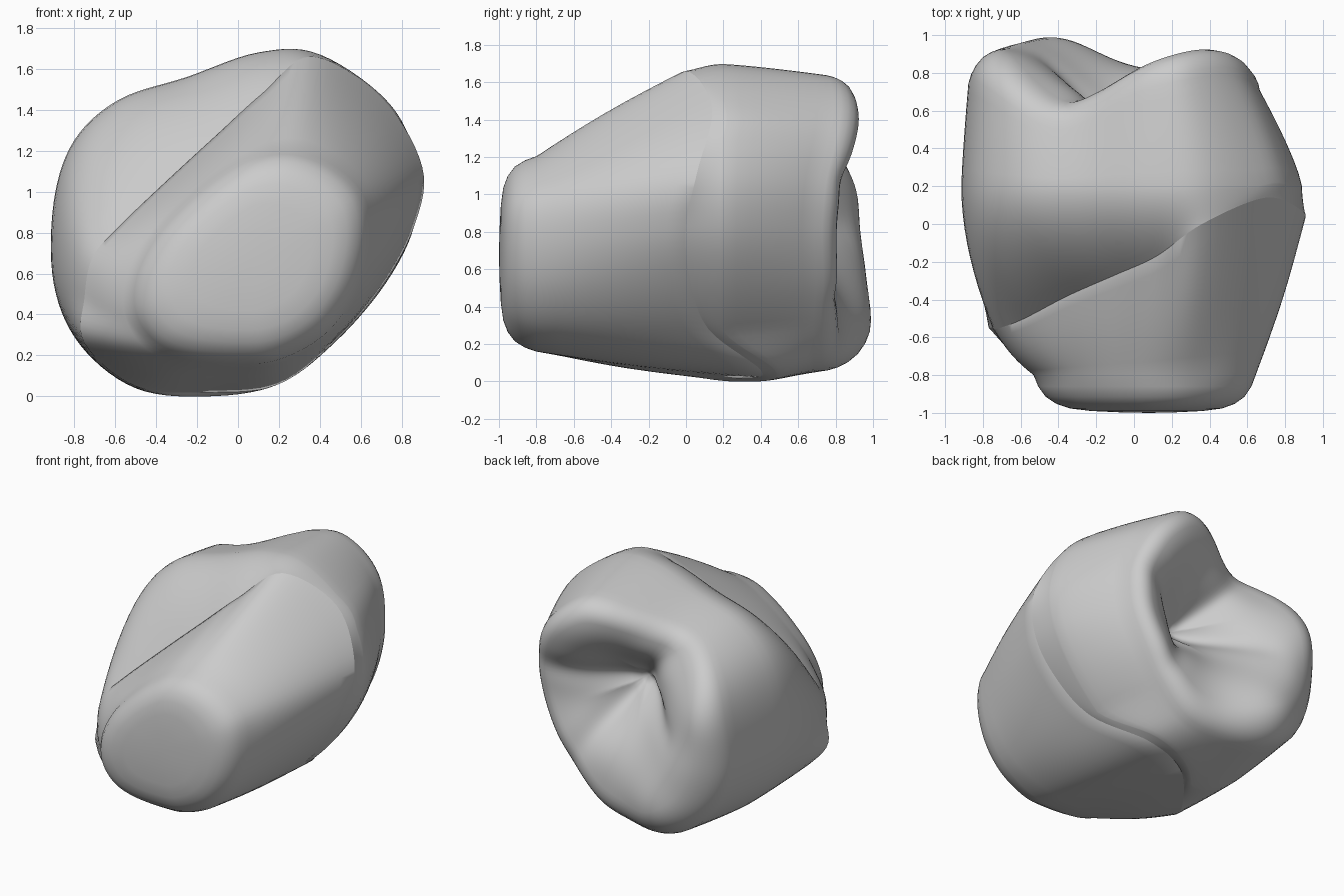
import bpy, bmesh, math
from mathutils import Vector

if "Cube" in bpy.data.objects:
    bpy.data.objects.remove(bpy.data.objects["Cube"])

N = 16      # control points round each ring
SUB = 7     # smooth steps between control points

# Outline of the crown at its fullest (x, z)
BODY = [(.4, 1.67), (.1, 1.68), (-.25, 1.56), (-.58, 1.45), (-.8, 1.25), (-.9, .95),
        (-.9, .55), (-.77, .25), (-.5, .04), (-.15, 0), (.2, .06), (.48, .27),
        (.72, .55), (.86, .83), (.88, 1.12), (.74, 1.43)]
# Seam where the crown meets the stump (x, y, z)
SEAM = [(.36, 0, 1.66), (.12, -.17, 1.48), (-.1, -.27, 1.28), (-.35, -.38, 1.05),
        (-.58, -.5, .83), (-.71, -.55, .68), (-.75, -.55, .48), (-.75, -.5, .26),
        (-.5, -.1, .05), (-.15, .3, .02), (.2, .4, .06), (.48, .12, .28),
        (.71, .02, .55), (.86, 0, .83), (.9, .06, 1.12), (.7, .14, 1.46)]
# Stump outline just behind its rounded front end (x, z)
FRONT = [(.28, 1.2), (.08, 1.18), (-.1, 1.08), (-.28, .93), (-.43, .76), (-.52, .57),
         (-.52, .39), (-.42, .25), (-.25, .18), (0, .16), (.2, .18), (.42, .3),
         (.57, .5), (.64, .75), (.62, .97), (.48, 1.12)]


def smooth_ring(pts):
    """Closed Catmull-Rom through the control points."""
    pts = [Vector(p) for p in pts]
    out = []
    for i in range(N):
        a, b, c, d = (pts[(i + k) % N] for k in (-1, 0, 1, 2))
        for j in range(SUB):
            t = j / SUB
            out.append(.5 * (2 * b + (c - a) * t + (2 * a - 5 * b + 4 * c - d) * t * t
                             + (3 * b - a - 3 * c + d) * t ** 3))
    return out


def loft(name, rings, tip):
    """Skin a list of rings and close the last one to a tip."""
    bm = bmesh.new()
    loops = [[bm.verts.new(p) for p in r] for r in rings]
    m = len(loops[0])
    for a, b in zip(loops, loops[1:]):
        for i in range(m):
            j = (i + 1) % m
            bm.faces.new((a[i], a[j], b[j], b[i]))
    end = bm.verts.new(tip)
    for i in range(m):
        bm.faces.new((loops[-1][i], loops[-1][(i + 1) % m], end))
    bmesh.ops.recalc_face_normals(bm, faces=bm.faces)
    # the outward side is decided by the vertex furthest right
    v = max(bm.verts, key=lambda q: q.co.x)
    if sum(f.normal.x for f in v.link_faces) < 0:
        bmesh.ops.reverse_faces(bm, faces=bm.faces)
    me = bpy.data.meshes.new(name)
    bm.to_mesh(me)
    bm.free()
    ob = bpy.data.objects.new(name, me)
    bpy.context.collection.objects.link(ob)
    bpy.ops.object.select_all(action='DESELECT')
    ob.select_set(True)
    bpy.context.view_layer.objects.active = ob
    bpy.ops.object.shade_smooth_by_angle(angle=math.radians(45))
    return ob


PIT = Vector((.03, .96))
# Cusps and hollows of the chewing surface (x, z, height, radius)
BUMPS = [(.36, 1.38, .13, .4), (-.72, 1.0, .1, .28), (-.6, .65, .09, .25), (-.42, .3, .17, .32),
         (.52, .55, .02, .25), (-.4, 1.5, -.18, .3), (.03, .96, -.34, .32)]
# Groove ends and depths, all starting at the central pit
GROOVES = [(.55, 1.08, .09), (.33, .45, .07), (-.4, .83, .11), (-.36, 1.35, .09)]


def height(x, z):
    p = Vector((x, z))
    y = .81
    for bx, bz, h, r in BUMPS:
        y += h * math.exp(-((x - bx) ** 2 + (z - bz) ** 2) / (r * r))
    cut = 0
    for gx, gz, depth in GROOVES:
        d = Vector((gx, gz)) - PIT
        t = max(0, min(1, (p - PIT).dot(d) / d.length_squared))
        dist = (p - PIT - d * t).length
        cut = max(cut, depth * (1 - .8 * t) * math.exp(-(dist / .09) ** 2))
    return y - cut


def taper(p, t):
    """Crown outline narrowing towards the chewing end."""
    k = .25 if p.x > 0 else .04
    return Vector((p.x * (1 - k * t), .85 + (p.y - .85) * (1 - .07 * t)))


body = smooth_ring(BODY)
seam = smooth_ring(SEAM)
front = smooth_ring([(x, -.8, z) for x, z in FRONT])
MID = Vector((.05, 0, .85))


def shrink(p, s, dy=0):
    q = MID + (p - MID) * s
    return Vector((q.x, p.y + dy, q.z))


# Crown: lip, flare to the full outline, wall, then sculpted chewing end
rings = [[shrink(p, .92, .06) for p in seam], seam]
for k in range(1, 11):
    u = 1 - k / 10
    ring = []
    for b, s in zip(body, seam):
        y = s.y * u + max(.2, s.y + .08) * (1 - u)
        w = u ** 1.9
        ring.append(Vector((b.x + (s.x - b.x) * w, y, b.y + (s.z - b.y) * w)))
    rings.append(ring)
wide = rings[-1]
rim = []
for b in body:
    q = taper(b, 1)
    rim.append(Vector((q.x, height(q.x, q.y) - .13, q.y)))
for k in range(1, 8):
    t = k / 7
    ring = []
    for b, w, r in zip(body, wide, rim):
        q = taper(b, t ** 1.25)
        ring.append(Vector((q.x, w.y + (r.y - w.y) * t, q.y)))
    rings.append(ring)
for s, drop in [(.985, .09), (.96, .055), (.92, .025), (.87, .008)] + [(.82 - .04 * i, 0) for i in range(20)]:
    ring = []
    for r in rim:
        x, z = PIT.x + (r.x - PIT.x) * s, PIT.y + (r.z - PIT.y) * s
        ring.append(Vector((x, height(x, z) - drop, z)))
    rings.append(ring)
loft("tooth_crown", rings, (PIT.x, height(*PIT), PIT.y))

# Stump: straight taper from inside the crown to a rounded front end
rings = [[shrink(p, .96, .06) for p in seam]]
for k in range(9):
    t = k / 8
    rings.append([a.lerp(b, t) + (b - MID).normalized() * .02 * math.sin(math.pi * t)
                  for a, b in zip(seam, front)])
C = Vector((.08, 0, .68))
for s, y in [(.96, -.86), (.895, -.915), (.8, -.953), (.68, -.977), (.5, -.99), (.25, -.997)]:
    rings.append([Vector((C.x + (p.x - C.x) * s, y, C.z + (p.z - C.z) * s)) for p in front])
loft("tooth_stump", rings, (C.x, -1, C.z))
